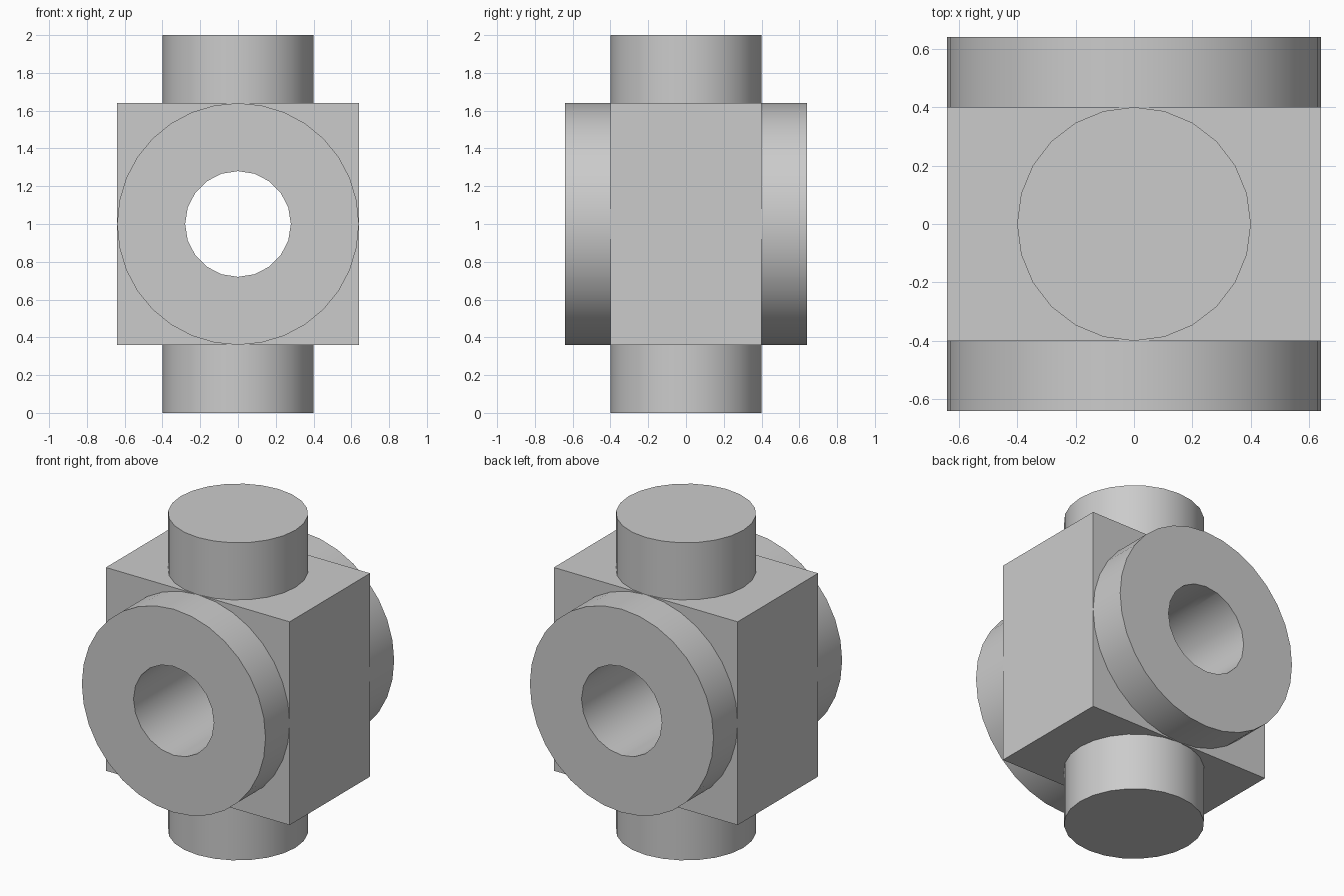
import bpy
import math

cube = bpy.data.objects.get("Cube")
if cube:
    bpy.data.objects.remove(cube, do_unlink=True)

MID = 1.0          # height of the bore axis
HALF = 0.64        # half width of the block and radius of the flanges
DEPTH = 0.4        # half depth of the block and radius of the stubs
BORE = 0.28

grey = bpy.data.materials.new("plain_grey")
grey.use_nodes = True
colour = (0.6, 0.6, 0.6, 1)
grey.diffuse_color = colour
grey.node_tree.nodes["Principled BSDF"].inputs["Base Color"].default_value = colour


def finish(name):
    obj = bpy.context.object
    obj.name = name
    obj.data.materials.append(grey)
    bpy.ops.object.transform_apply(location=True, rotation=True, scale=True)
    return obj


def cylinder(name, radius, length, centre, sides, along_y=False):
    tilt = (math.pi / 2, 0, 0) if along_y else (0, 0, 0)
    bpy.ops.mesh.primitive_cylinder_add(vertices=sides, radius=radius, depth=length,
                                        location=centre, rotation=tilt)
    return finish(name)


def select(obj):
    bpy.ops.object.select_all(action='DESELECT')
    obj.select_set(True)
    bpy.context.view_layer.objects.active = obj


# Central block
bpy.ops.mesh.primitive_cube_add(size=2, location=(0, 0, MID))
bpy.context.object.scale = (HALF, DEPTH, HALF)
block = finish("block")

# Round flanges on the front and back
thick = HALF - DEPTH
flanges = [cylinder(name, HALF, thick, (0, side * (DEPTH + thick / 2), MID), 32, True)
           for name, side in (("front_flange", -1), ("back_flange", 1))]

# Round stubs below and above
stub = MID - HALF
stubs = [cylinder(name, DEPTH, stub, (0, 0, z), 24)
         for name, z in (("lower_stub", stub / 2), ("upper_stub", 2 * MID - stub / 2))]

# Bore straight through block and flanges
cutter = cylinder("bore_cutter", BORE, 2, (0, 0, MID), 20, True)
cutter.hide_render = True
for part in [block] + flanges:
    select(part)
    cut = part.modifiers.new("bore", 'BOOLEAN')
    cut.operation = 'DIFFERENCE'
    cut.solver = 'EXACT'
    cut.object = cutter
    bpy.ops.object.modifier_apply(modifier=cut.name)
bpy.data.objects.remove(cutter, do_unlink=True)

# Smooth round walls, crisp rims
for part in [block] + flanges + stubs:
    select(part)
    bpy.ops.object.shade_smooth_by_angle(angle=math.radians(30))
